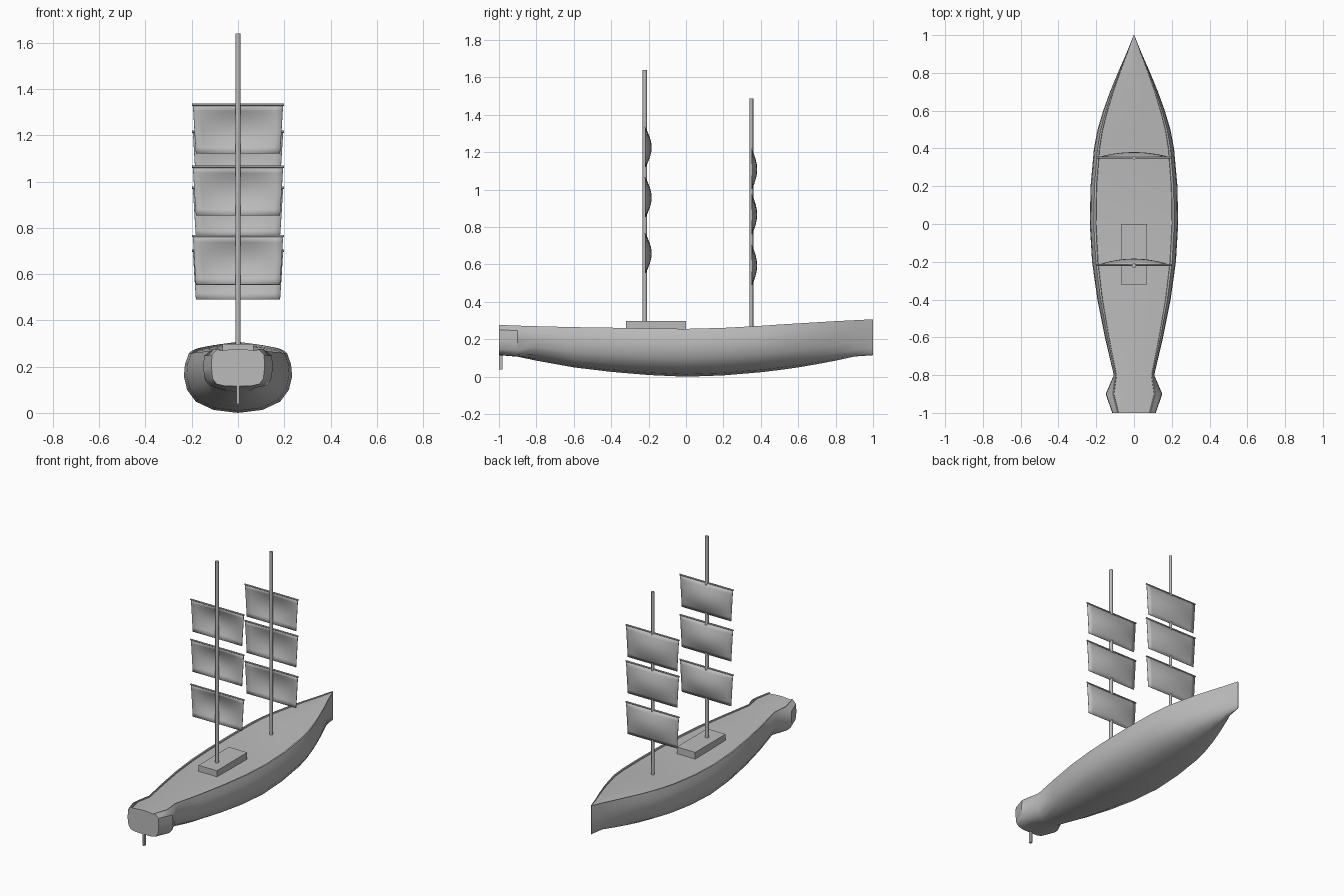
import bpy, bmesh, math
from mathutils import Vector

if "Cube" in bpy.data.objects:
    bpy.data.objects.remove(bpy.data.objects["Cube"])

grey = bpy.data.materials.new("plain_grey")
grey.diffuse_color = (0.5, 0.5, 0.5, 1)
grey.use_nodes = True
grey.node_tree.nodes["Principled BSDF"].inputs["Base Color"].default_value = grey.diffuse_color


def finish(name, bm, angle=35):
    bmesh.ops.recalc_face_normals(bm, faces=bm.faces)
    me = bpy.data.meshes.new(name)
    bm.to_mesh(me)
    bm.free()
    me.materials.append(grey)
    ob = bpy.data.objects.new(name, me)
    bpy.context.collection.objects.link(ob)
    bpy.ops.object.select_all(action='DESELECT')
    ob.select_set(True)
    bpy.context.view_layer.objects.active = ob
    bpy.ops.object.shade_smooth_by_angle(angle=math.radians(angle))
    return ob


def box(name, lo, hi):
    bm = bmesh.new()
    bmesh.ops.create_cube(bm, size=1)
    for v in bm.verts:
        v.co = Vector([(a + b) / 2 + c * (b - a) for a, b, c in zip(lo, hi, v.co)])
    return finish(name, bm)


def rod(name, a, b, r, sides=10):
    a, b = Vector(a), Vector(b)
    bm = bmesh.new()
    bmesh.ops.create_cone(bm, cap_ends=True, segments=sides, radius1=r,
                          radius2=r, depth=(b - a).length)
    bm.transform((b - a).to_track_quat('Z', 'Y').to_matrix().to_4x4())
    bmesh.ops.translate(bm, verts=bm.verts, vec=(a + b) / 2)
    return finish(name, bm, 50)


# hull stations: y, half width, keel height, rail height
stations = [
    (-1.0, .115, .115, .277), (-.9, .150, .107, .273), (-.8, .107, .086, .270),
    (-.6, .154, .050, .265), (-.4, .194, .026, .262), (-.2, .222, .009, .258),
    (0, .234, 0, .256), (.2, .230, .007, .261), (.4, .212, .024, .272),
    (.5, .193, .036, .279), (.6, .163, .050, .285), (.7, .127, .067, .291),
    (.8, .086, .086, .297), (.9, .042, .108, .302), (1.0, .002, .115, .307)]
# half sections as width and height fractions, keel to gunwale
round_sec = [(0, 0), (.45, .05), (.78, .19), (.94, .39), (1, .62), (.98, .82), (.91, 1)]
boxy_sec = [(0, 0), (.5, .01), (.8, .06), (.95, .2), (1, .5), (.98, .84), (.75, 1)]

bm = bmesh.new()
rings = []
for y, w, k, t in stations:
    sec = boxy_sec if y < -.85 else round_sec
    half = [(fx * w, k + fz * (t - k)) for fx, fz in sec]
    edge = half[-1][0]
    # thin rail, then the deck just below it
    half += [(edge * .95, t), (edge * .94, t - .008), (edge * .5, t - .004), (0, t - .002)]
    loop = half + [(-x, z) for x, z in half[-2:0:-1]]
    rings.append([bm.verts.new((x, y, z)) for x, z in loop])
for r0, r1 in zip(rings, rings[1:]):
    n = len(r0)
    for i in range(n):
        j = (i + 1) % n
        bm.faces.new((r0[i], r0[j], r1[j], r1[i]))
bm.faces.new(rings[0])
bm.faces.new(rings[-1])
finish("hull", bm, 40)

# deckhouse and rudder
box("deckhouse", (-.068, -.32, .245), (.068, 0, .298))
box("rudder", (-.006, -1, .038), (.006, -.98, .13))


def sail(name, y, top, bulge, height=.21):
    nx, nz = 12, 8
    bm = bmesh.new()
    grid = []
    for j in range(nz + 1):
        v = j / nz
        row = []
        for i in range(nx + 1):
            u = i / nx * 2 - 1
            x = u * (.195 - .013 * v)
            belly = bulge * (1 - u * u) * math.sin(math.pi * v)
            row.append(bm.verts.new((x, y + belly, top - height * v)))
        grid.append(row)
    for a, b in zip(grid, grid[1:]):
        for i in range(nx):
            bm.faces.new((a[i], a[i + 1], b[i + 1], b[i]))
    ob = finish(name, bm, 60)
    mod = ob.modifiers.new("cloth", 'SOLIDIFY')
    mod.thickness = .003
    mod.offset = 0


# masts with three sails and yards each
rigs = [("main", -.22, 1.64, .012, (1.335, 1.067, .768), .032),
        ("fore", .35, 1.487, .010, (1.218, .976, .704), .026)]
for label, y, top, r, tops, bulge in rigs:
    rod(label + "_mast", (0, y, .24), (0, y, top), r)
    for n, z in enumerate(tops, 1):
        sail(f"{label}_sail_{n}", y + .003, z - .004, bulge)
        rod(f"{label}_yard_{n}", (-.198, y + .003, z - .003),
            (.198, y + .003, z - .003), .005, 8)
